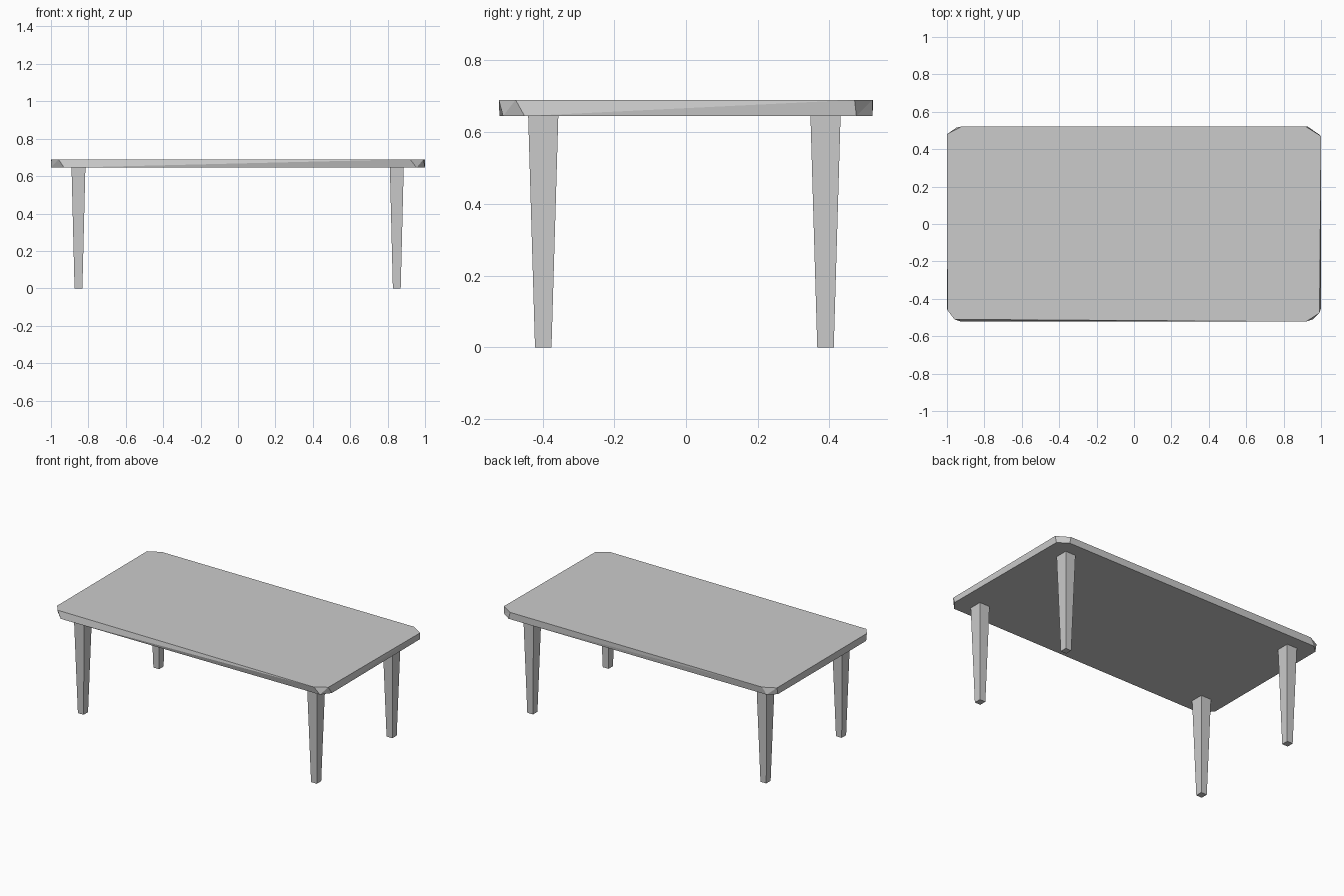
import bpy
import bmesh

cube = bpy.data.objects.get("Cube")
if cube:
    bpy.data.objects.remove(cube, do_unlink=True)

grey = bpy.data.materials.new("light grey")
grey.use_nodes = True
colour = (0.6, 0.6, 0.6, 1)
grey.diffuse_color = colour
grey.node_tree.nodes["Principled BSDF"].inputs["Base Color"].default_value = colour


def loft(name, lower, upper, z0, z1):
    """Flat-faced solid between two outlines with the same number of points."""
    bm = bmesh.new()
    low = [bm.verts.new((x, y, z0)) for x, y in lower]
    high = [bm.verts.new((x, y, z1)) for x, y in upper]
    bm.faces.new(low[::-1])
    bm.faces.new(high)
    n = len(low)
    for i in range(n):
        j = (i + 1) % n
        # Sides are split so the slightly twisted corners stay flat
        bm.faces.new((low[i], low[j], high[j]))
        bm.faces.new((low[i], high[j], high[i]))
    bmesh.ops.dissolve_limit(bm, angle_limit=0.001, verts=bm.verts, edges=bm.edges)
    bmesh.ops.recalc_face_normals(bm, faces=bm.faces)
    mesh = bpy.data.meshes.new(name)
    bm.to_mesh(mesh)
    bm.free()
    mesh.materials.append(grey)
    obj = bpy.data.objects.new(name, mesh)
    bpy.context.collection.objects.link(obj)
    return obj


def rectangle(cx, cy, hx, hy):
    return [(cx + sx * hx, cy + sy * hy)
            for sx, sy in ((-1, -1), (1, -1), (1, 1), (-1, 1))]


# Table top with unevenly cut corners
UNDER, TOP = 0.645, 0.69
bottom_edge = [(-0.93, -0.52), (0.955, -0.51), (1, -0.45), (0.995, 0.475),
               (0.93, 0.52), (-0.95, 0.515), (-1, 0.47), (-1, -0.45)]
top_edge = [(-0.96, -0.51), (0.92, -0.522), (0.992, -0.475), (1, 0.47),
            (0.92, 0.52), (-0.92, 0.522), (-1, 0.48), (-0.998, -0.46)]
loft("table_top", bottom_edge, top_edge, UNDER, TOP)

# Four tapered legs
for side, x in (("right", -0.853), ("left", 0.849)):
    for end, y in (("front", -0.398), ("back", 0.389)):
        loft(f"{end}_{side}_leg", rectangle(x, y, 0.021, 0.023),
             rectangle(x, y, 0.037, 0.042), 0, UNDER)
